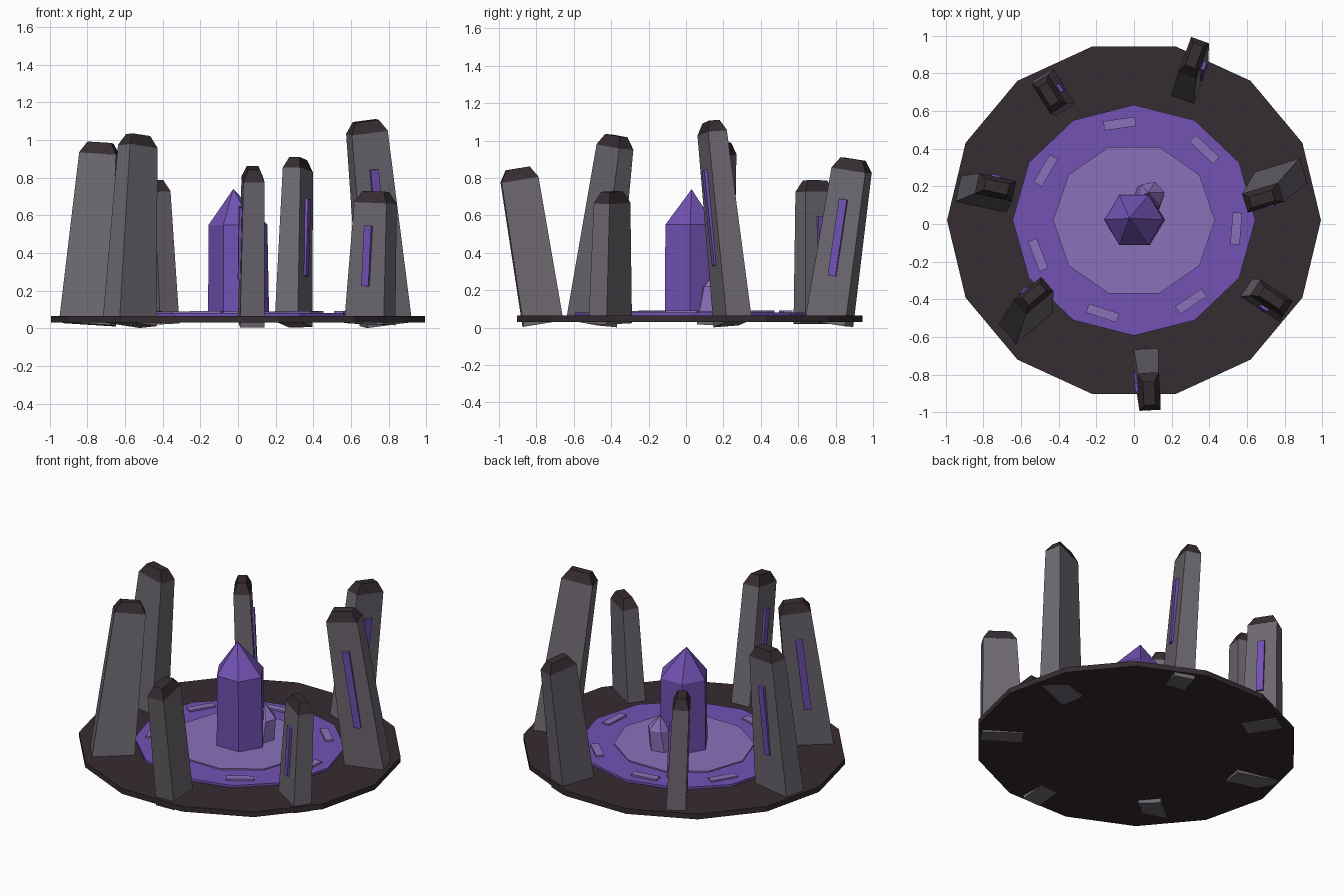
import bpy, bmesh, math
from mathutils import Matrix, Vector

old = bpy.data.objects.get("Cube")
if old:
    bpy.data.objects.remove(old, do_unlink=True)


def material(name, rgb):
    m = bpy.data.materials.new(name)
    m.use_nodes = True
    m.diffuse_color = (*rgb, 1)
    m.node_tree.nodes["Principled BSDF"].inputs["Base Color"].default_value = (*rgb, 1)
    return m


STONE = material("grey stone", (0.155, 0.14, 0.165))
DARK = material("dark stone", (0.036, 0.025, 0.031))
PURPLE = material("purple crystal", (0.168, 0.084, 0.456))
LILAC = material("pale purple", (0.26, 0.165, 0.49))


def loft(name, sides, sections, mat, matrix=Matrix(), phase=0.0):
    """Join stacked polygon sections (x, y, z, radius_x, radius_y) into a solid."""
    bm = bmesh.new()
    rings = []
    for x, y, z, rx, ry in sections:
        angles = [phase + math.tau * i / sides for i in range(sides)]
        rings.append([bm.verts.new((x + rx * math.cos(a), y + ry * math.sin(a), z))
                      for a in angles])
    for low, high in zip(rings, rings[1:]):
        for i in range(sides):
            j = (i + 1) % sides
            bm.faces.new((low[i], low[j], high[j], high[i]))
    bm.faces.new(rings[0][::-1])
    if sections[-1][3] > 0:
        bm.faces.new(rings[-1])
    bmesh.ops.remove_doubles(bm, verts=bm.verts, dist=1e-5)
    bmesh.ops.recalc_face_normals(bm, faces=bm.faces)
    mesh = bpy.data.meshes.new(name)
    bm.to_mesh(mesh)
    bm.free()
    mesh.materials.append(mat)
    obj = bpy.data.objects.new(name, mesh)
    obj.matrix_world = matrix
    bpy.context.collection.objects.link(obj)
    return obj


def block(name, sections, mat, matrix):
    """Four-sided loft; sections are (x, y, z, length, width)."""
    k = math.sqrt(0.5)
    loft(name, 4, [(x, y, z, l * k, w * k) for x, y, z, l, w in sections],
         mat, matrix, math.pi / 4)


def disc(name, sides, rx, ry, low, high, mat):
    loft(name, sides, [(0, 0.02, low, rx, ry), (0, 0.02, high, rx, ry)], mat)


# Stacked platform
disc("base_platform", 14, 0.993, 0.947, 0.03, 0.065, DARK)
disc("ritual_ring", 12, 0.645, 0.613, 0.06, 0.08, PURPLE)
disc("inner_disc", 10, 0.43, 0.41, 0.07, 0.088, LILAC)

# Rune plates lying on the ring
for i in range(7):
    a = math.radians(98 + i * 360 / 7)
    spot = Matrix.Translation((0.545 * math.cos(a), 0.02 + 0.518 * math.sin(a), 0.079))
    block("rune_plate", [(0, 0, 0, 0.05, 0.17), (0, 0, 0.012, 0.05, 0.17)],
          LILAC, spot @ Matrix.Rotation(a, 4, 'Z'))

# Crystals in the middle
loft("large_crystal", 6, [(0.003, 0.022, 0.08, 0.162, 0.155),
                          (0, 0.022, 0.55, 0.156, 0.153),
                          (-0.025, 0.03, 0.74, 0, 0)], PURPLE)
loft("small_crystal", 6, [(0.075, 0.135, 0.08, 0.085, 0.085),
                          (0.088, 0.153, 0.22, 0.075, 0.075),
                          (0.075, 0.168, 0.31, 0, 0)], LILAC, phase=0.2)


def pillar(base, top, yaw, base_size, top_size):
    """Leaning tapered stone with a dark cap and a glowing strip on one side."""
    start, end = Vector((*base, 0.022)), Vector(top)
    axis = end - start
    h = axis.length
    lean = Vector((0, 0, 1)).rotation_difference(axis).to_matrix().to_4x4()
    m = Matrix.Translation(start) @ lean @ Matrix.Rotation(math.radians(yaw), 4, 'Z')
    l, w = top_size
    block("standing_stone", [(0, 0, 0, *base_size), (0, 0, h, l, w)], STONE, m)
    block("stone_cap", [(0, 0, h, l * 1.01, w * 1.01),
                        (0, 0, h + 0.062, l * 0.64, w * 0.55)], DARK, m)
    side = -(base_size[1] + w) / 4
    block("glow_strip", [(0, side, h * 0.31, 0.045, 0.026),
                         (0, side, h * 0.81, 0.045, 0.026)], PURPLE, m)


# Ring of standing stones
pillar((0.07, -0.765), (0.08, -0.89, 0.79), -87, (0.215, 0.13), (0.2, 0.113))
pillar((0.70, -0.405), (0.73, -0.395, 0.665), -33, (0.25, 0.115), (0.205, 0.1))
pillar((0.785, 0.25), (0.685, 0.14, 1.04), 17, (0.25, 0.14), (0.2, 0.105))
pillar((0.295, 0.765), (0.318, 0.885, 0.84), 70, (0.23, 0.13), (0.195, 0.1))
pillar((-0.42, 0.70), (-0.45, 0.69, 0.725), 122, (0.22, 0.12), (0.185, 0.1))
pillar((-0.80, 0.157), (-0.735, 0.195, 0.925), 168, (0.28, 0.14), (0.2, 0.11))
pillar((-0.575, -0.505), (-0.533, -0.38, 0.965), 220, (0.26, 0.14), (0.19, 0.1))
